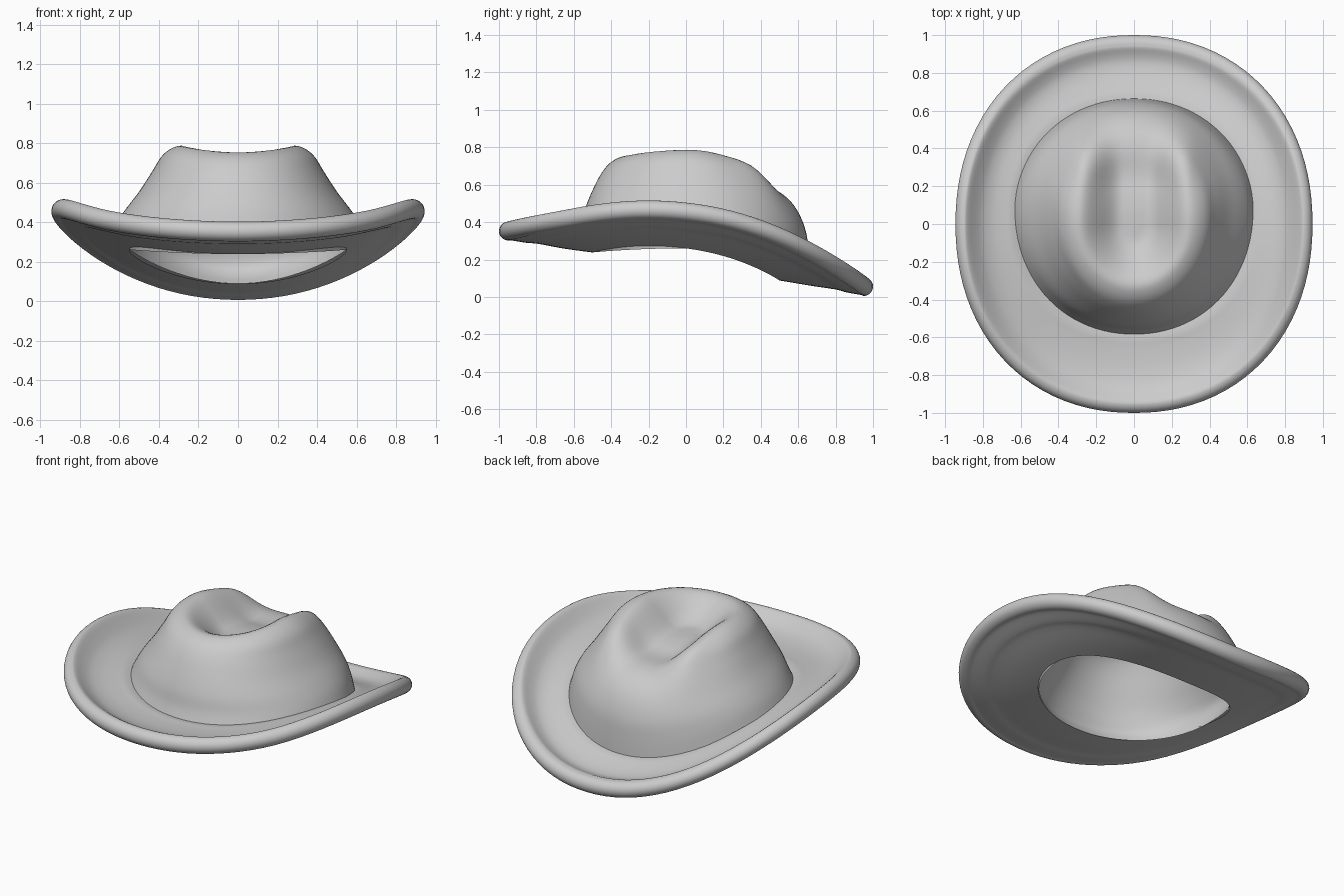
import bpy, bmesh
from math import sin, cos, pi, radians, hypot, exp

if "Cube" in bpy.data.objects:
    bpy.data.objects.remove(bpy.data.objects["Cube"])

SEG = 96


def smooth(a, b, v):
    t = max(0.0, min(1.0, (v - a) / (b - a)))
    return t * t * (3 - 2 * t)


def sheet(x, y):
    # saddle of the brim: falls to the back, curls up at the sides
    return 0.198 - 0.15 * y + (0.32 + 0.05 * y - 0.08 * y * y) * x * x


def groove(x, y):
    # lengthwise dent in the top of the crown, rounded at the front, fading at the back
    d = hypot(x / 0.30, min(0, y) / 0.35)
    dent = 0.145 * (1 - smooth(0.2, 1.0, d)) * (1 - smooth(0.20, 0.60, y))
    ridge = 0.035 * exp(-((abs(x) - 0.25) / 0.11) ** 2 - ((y - 0.37) / 0.13) ** 2)
    return dent - ridge


def refine(rows, n):
    # Catmull-Rom interpolation between profile rows
    out = []
    for i in range(len(rows) - 1):
        p = [rows[max(0, min(len(rows) - 1, i + k))] for k in (-1, 0, 1, 2)]
        for j in range(n):
            t = j / n
            out.append([0.5 * (2 * b + (c - a) * t + (2 * a - 5 * b + 4 * c - d) * t * t
                               + (3 * b - a - 3 * c + d) * t ** 3) for a, b, c, d in zip(*p)])
    return out + [list(rows[-1])]


def loft(name, rows, height, power):
    # each row: half width, front y, back y, then height data
    bm = bmesh.new()
    rings = []
    for row in rows:
        ax, yf, yb = row[:3]
        ring = []
        for i in range(SEG):
            a = 2 * pi * i / SEG
            c, s = cos(a), sin(a)
            k = (abs(c) ** power + abs(s) ** power) ** (-1 / power)
            x, y = ax * c * k, (yf + yb) / 2 + (yb - yf) / 2 * s * k
            ring.append(bm.verts.new((x, y, height(row, x, y, c, s))))
        rings.append(ring)
    for r0, r1 in zip(rings, rings[1:]):
        for i in range(SEG):
            j = (i + 1) % SEG
            bm.faces.new((r0[i], r0[j], r1[j], r1[i]))
    bmesh.ops.remove_doubles(bm, verts=bm.verts, dist=0.00002)
    bmesh.ops.recalc_face_normals(bm, faces=bm.faces)
    me = bpy.data.meshes.new(name)
    bm.to_mesh(me)
    bm.free()
    ob = bpy.data.objects.new(name, me)
    bpy.context.collection.objects.link(ob)
    bpy.ops.object.select_all(action='DESELECT')
    ob.select_set(True)
    bpy.context.view_layer.objects.active = ob
    bpy.ops.object.shade_smooth_by_angle(angle=radians(50))
    return ob


# Brim: underside, rolled edge, soft channel and top sheet
def brim_height(row, x, y, c, s):
    q = min(1, 0.895 / row[0])
    return sheet(x * q, y * q) + row[3] + 0.012 * smooth(-0.6, -1, y)


under = [(0.55, -0.50, 0.50, -0.035), (0.66, -0.65, 0.68, -0.038),
         (0.77, -0.79, 0.80, -0.038), (0.815, -0.85, 0.86, -0.045)]
roll = []
for i in range(13):
    a = radians(-110 + 225 * i / 12)
    o = 0.05 * cos(a)
    roll.append((0.895 + o, -0.95 - o, 0.95 + o, 0.05 * sin(a)))
top = [(0.838, -0.89, 0.895, 0.027), (0.80, -0.84, 0.855, 0.014), (0.75, -0.76, 0.80, 0.014),
       (0.69, -0.66, 0.73, 0.027), (0.65, -0.61, 0.685, 0.036), (0.60, -0.56, 0.63, 0.036)]
loft("brim", refine(under + roll + top, 3), brim_height, 2.15)


# Crown: outer wall and dented top, then the lining back down to the opening
def crown_height(row, x, y, c, s):
    end = row[4] if s < 0 else row[5]
    z = row[3] * c * c + end * s * s
    return z - groove(x, y) * smooth(0.3, 0.55, z)


outer = [(0.635, -0.59, 0.665, 0.345, 0.305, 0.11), (0.605, -0.562, 0.657, 0.41, 0.38, 0.23),
         (0.565, -0.54, 0.642, 0.47, 0.47, 0.345), (0.50, -0.50, 0.602, 0.555, 0.57, 0.45),
         (0.435, -0.45, 0.535, 0.655, 0.665, 0.545), (0.38, -0.395, 0.45, 0.74, 0.725, 0.628),
         (0.305, -0.32, 0.35, 0.785, 0.757, 0.695), (0.20, -0.21, 0.21, 0.785, 0.77, 0.75),
         (0.10, -0.11, 0.09, 0.78, 0.78, 0.775), (0.0, -0.01, -0.01, 0.78, 0.78, 0.78)]
inner = []
for a, f, b, z, zf, zb in outer[:0:-1]:
    d = 0.05 * min(1, a / 0.3)
    inner.append((a - d, f + d, b - d, z - 0.04, zf - 0.04, zb - 0.04))
inner += [(0.56, -0.52, 0.57, 0.31, 0.29, 0.13), (0.55, -0.50, 0.50, 0.26, 0.238, 0.088)]
loft("crown", refine(outer, 5), crown_height, 2.08)
loft("crown_lining", refine(inner, 4), crown_height, 2.08)
